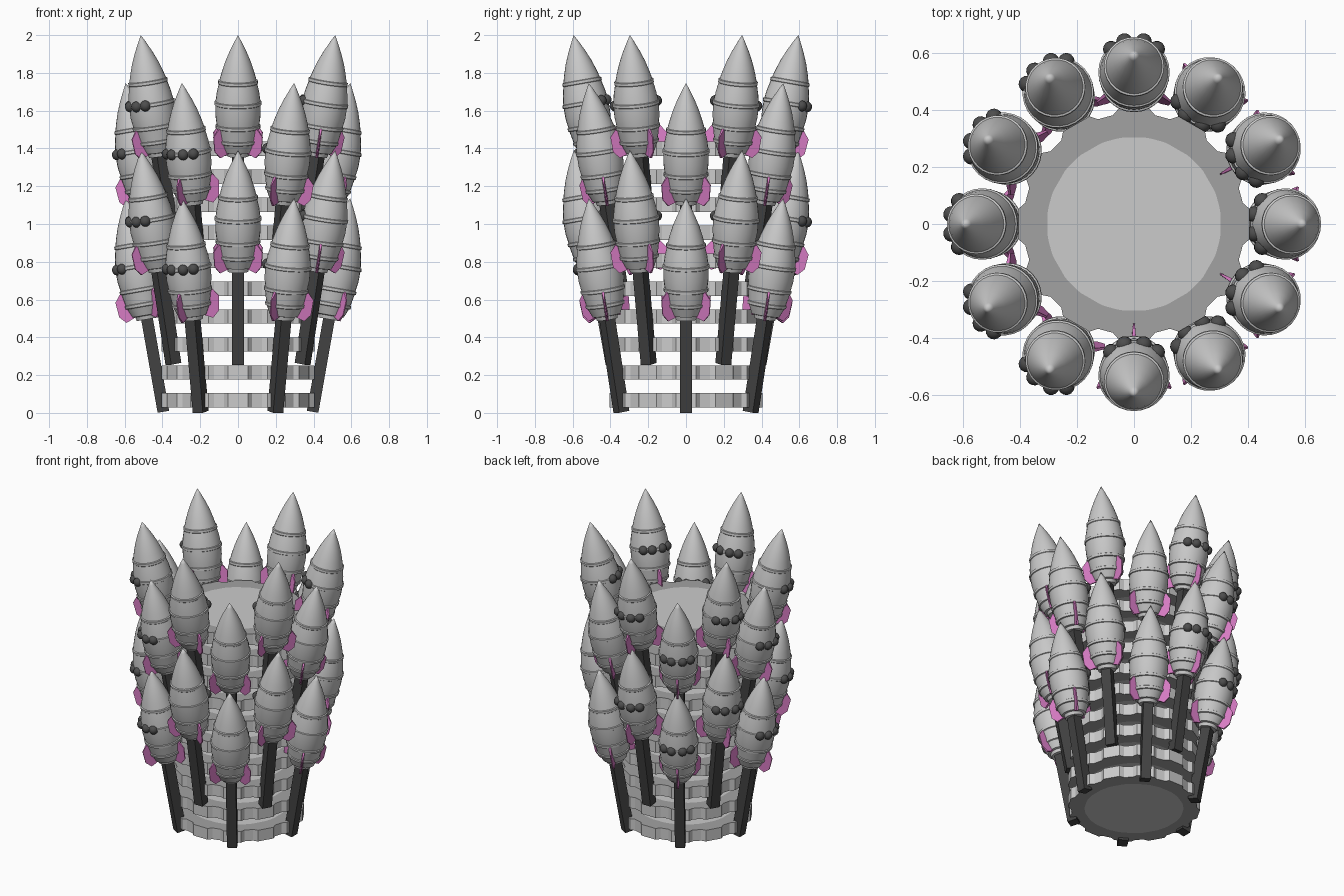
import bpy, bmesh, math
from math import sin, cos, pi, radians
from mathutils import Matrix, Vector

if "Cube" in bpy.data.objects:
    bpy.data.objects.remove(bpy.data.objects["Cube"])


def material(name, rgb):
    m = bpy.data.materials.new(name)
    m.diffuse_color = (*rgb, 1)
    m.use_nodes = True
    m.node_tree.nodes["Principled BSDF"].inputs["Base Color"].default_value = m.diffuse_color
    return m


SHELL = material("light grey shell", (0.58, 0.58, 0.58))
PLATE = material("pale grey plate", (0.60, 0.60, 0.60))
RIM = material("mid grey rim", (0.36, 0.36, 0.36))
POST = material("dark grey post", (0.055, 0.055, 0.055))
PORT = material("charcoal port", (0.075, 0.075, 0.075))
FIN = material("pink fin", (0.68, 0.20, 0.55))

LENGTH = 1.147          # post base to nose tip, along the tilted axis
TILT = radians(10)


def to_mesh(bm, name, mats, smooth=None):
    bmesh.ops.recalc_face_normals(bm, faces=bm.faces)
    me = bpy.data.meshes.new(name)
    bm.to_mesh(me)
    bm.free()
    for m in mats:
        me.materials.append(m)
    if smooth:
        me.shade_smooth()
        me.set_sharp_from_angle(angle=radians(smooth))
    return me


def place(name, me, matrix):
    ob = bpy.data.objects.new(name, me)
    bpy.context.collection.objects.link(ob)
    ob.matrix_world = matrix
    return ob


# Rocket body: lathe of (radius, distance below tip)
PROFILE = [(.018, .033), (.046, .09), (.069, .145), (.087, .2), (.098, .24),
           (.105, .243), (.105, .258), (.102, .261), (.113, .31), (.119, .355),
           (.125, .358), (.125, .373), (.12, .376), (.12, .43), (.113, .48),
           (.119, .483), (.118, .498), (.111, .501), (.1, .56), (.105, .563),
           (.103, .578), (.095, .581), (.075, .627), (.06, .63), (.055, .65)]


def body_mesh(seg=28):
    bm = bmesh.new()
    tip = bm.verts.new((0, 0, LENGTH))
    rings = [[bm.verts.new((r * cos(2 * pi * i / seg), r * sin(2 * pi * i / seg), LENGTH - s))
              for i in range(seg)] for r, s in PROFILE]
    for i in range(seg):
        j = (i + 1) % seg
        bm.faces.new((tip, rings[0][i], rings[0][j]))
        for a, b in zip(rings, rings[1:]):
            bm.faces.new((a[i], b[i], b[j], a[j]))
    bm.faces.new(rings[-1])
    return to_mesh(bm, "rocket_body", [SHELL], 35)


# Three thin swept fins, thinner at the outer edge
def fins_mesh():
    bm = bmesh.new()
    shape = [(.06, .47, .009), (.105, .478, .008), (.15, .535, .003),
             (.143, .615, .003), (.11, .65, .007), (.06, .63, .009)]
    for k in range(3):
        rot = Matrix.Rotation(2 * pi * k / 3, 3, 'Z')
        sides = [[bm.verts.new(rot @ Vector((r, d * t, LENGTH - s))) for r, s, t in shape]
                 for d in (-1, 1)]
        bm.faces.new(sides[0])
        bm.faces.new(sides[1][::-1])
        n = len(shape)
        for i in range(n):
            j = (i + 1) % n
            bm.faces.new((sides[0][i], sides[0][j], sides[1][j], sides[1][i]))
    return to_mesh(bm, "rocket_fins", [FIN])


# Two pairs of round ports either side of the facing fin
def ports_mesh():
    bm = bmesh.new()
    for a in (-44, -17, 17, 44):
        a = radians(a)
        bmesh.ops.create_uvsphere(bm, u_segments=14, v_segments=9, radius=.029,
                                  matrix=Matrix.Translation((.115 * cos(a), .115 * sin(a), LENGTH - .366)))
    return to_mesh(bm, "rocket_ports", [PORT], 60)


# Square post
def post_mesh():
    bm = bmesh.new()
    h = LENGTH - .64
    bmesh.ops.create_cube(bm, size=1, matrix=Matrix.Translation((0, 0, h / 2))
                          @ Matrix.Diagonal((.062, .062, h, 1)))
    return to_mesh(bm, "post", [POST])


# Plate with twelve shallow pads round its edge and a paler centre
def plate_mesh(h=.076):
    bm = bmesh.new()
    outline = []
    for k in range(12):
        for off, r in ((-11, .388), (-7.5, .408), (7.5, .408), (11, .388)):
            a = radians(30 * k + off)
            outline.append((r * cos(a), r * sin(a)))
    core = [(.305 * cos(math.atan2(y, x)), .305 * sin(math.atan2(y, x))) for x, y in outline]
    n = len(outline)

    def ring(pts, z):
        return [bm.verts.new((x, y, z)) for x, y in pts]
    bo, to = ring(outline, -h / 2), ring(outline, h / 2)
    bc, tc = ring(core, -h / 2), ring(core, h / 2)
    bm.faces.new(tc)
    bm.faces.new(bc[::-1])
    for i in range(n):
        j = (i + 1) % n
        bm.faces.new((bo[i], bo[j], to[j], to[i]))
        for c, o in ((bc, bo), (tc, to)):
            bm.faces.new((c[i], o[i], o[j], c[j])).material_index = 1
    return to_mesh(bm, "plate", [PLATE, RIM])


# Stack of ten separate plates
plate = plate_mesh()
for i in range(10):
    place(f"plate_{i + 1}", plate, Matrix.Translation((0, 0, .066 + .148 * i)))

# Two tiers of twelve rockets, alternately low and high, leaning outward
body, fins, ports, post = body_mesh(), fins_mesh(), ports_mesh(), post_mesh()
for k in range(12):
    az = 30 * k
    facing = 0 if 90 <= az <= 240 else pi
    for tier in range(2):
        z = .006 + .61 * tier + (.254 if k % 2 else 0)
        frame = (Matrix.Rotation(radians(az), 4, 'Z') @ Matrix.Translation((.395, 0, z))
                 @ Matrix.Rotation(TILT, 4, 'Y'))
        rolled = frame @ Matrix.Rotation(facing, 4, 'Z')
        tag = f"{tier + 1}_{k + 1}"
        place("post_" + tag, post, frame)
        place("rocket_body_" + tag, body, rolled)
        place("rocket_fins_" + tag, fins, rolled)
        place("rocket_ports_" + tag, ports, rolled)
